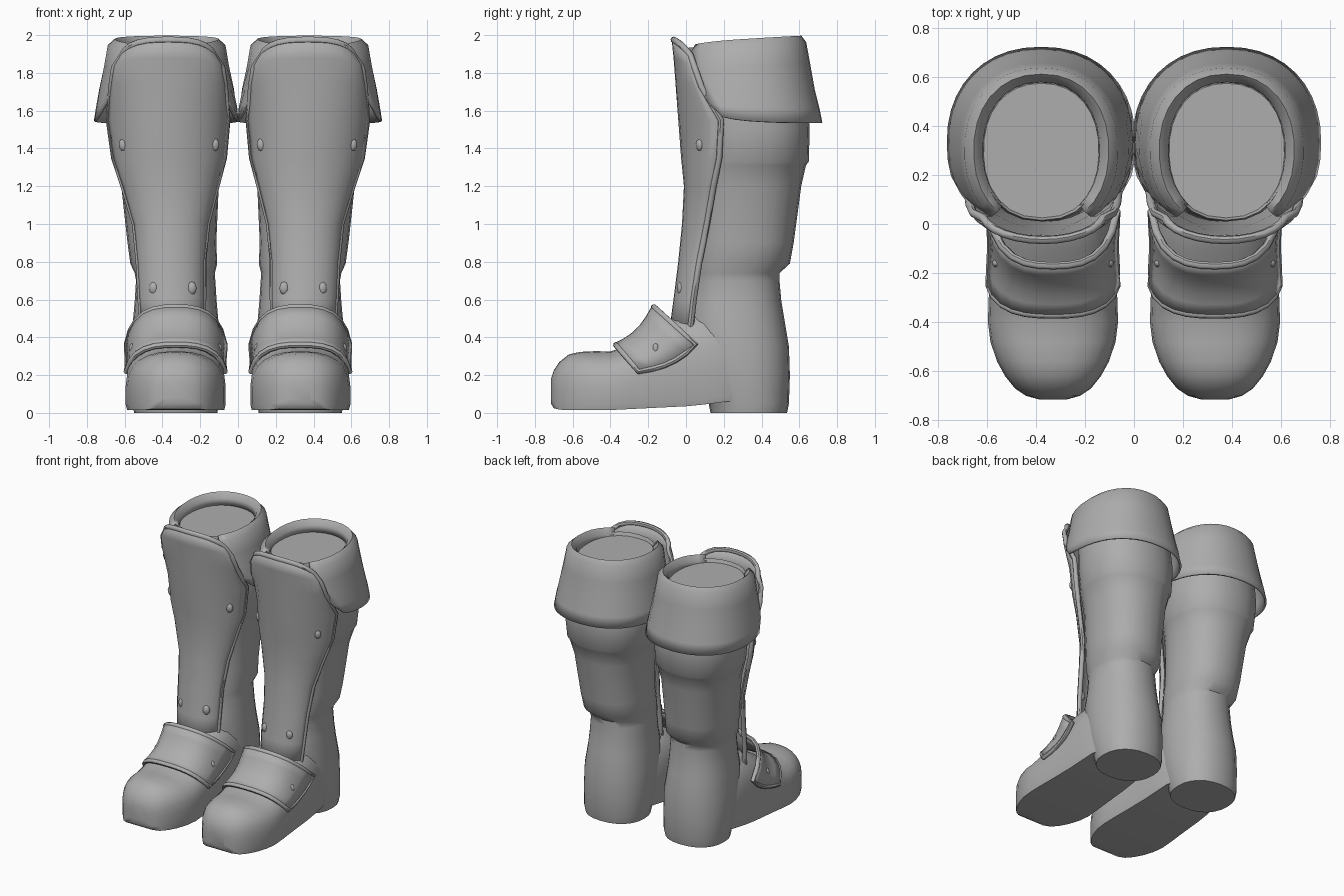
import bpy, bmesh, math
from mathutils import Vector

cube = bpy.data.objects.get("Cube")
if cube:
    bpy.data.objects.remove(cube)

GREY = (0.42, 0.42, 0.42, 1)
leather = bpy.data.materials.new("grey_leather")
leather.use_nodes = True
leather.diffuse_color = GREY
bsdf = leather.node_tree.nodes["Principled BSDF"]
bsdf.inputs["Base Color"].default_value = GREY
bsdf.inputs["Roughness"].default_value = 0.7


def finish(obj, angle=45):
    obj.data.materials.append(leather)
    bpy.ops.object.select_all(action='DESELECT')
    obj.select_set(True)
    bpy.context.view_layer.objects.active = obj
    bpy.ops.object.shade_smooth_by_angle(angle=math.radians(angle))


def loft(name, rows, side, closed=False, caps=False, thick=0):
    """Skin a list of point rows; side=-1 builds the opposite boot."""
    bm = bmesh.new()
    vs = [[bm.verts.new((p[0] * side, p[1], p[2])) for p in r] for r in rows]
    n = len(rows[0])
    for a, b in zip(vs, vs[1:]):
        for i in range(n if closed else n - 1):
            j = (i + 1) % n
            bm.faces.new((a[i], a[j], b[j], b[i]))
    if caps:
        bm.faces.new(vs[0])
        bm.faces.new(vs[-1])
    bmesh.ops.recalc_face_normals(bm, faces=bm.faces)
    mesh = bpy.data.meshes.new(name)
    bm.to_mesh(mesh)
    bm.free()
    obj = bpy.data.objects.new(name, mesh)
    bpy.context.collection.objects.link(obj)
    if thick:
        mod = obj.modifiers.new("thickness", 'SOLIDIFY')
        mod.thickness = thick
        mod.offset = 0
    finish(obj)


def tube(name, pts, side, radius, cyclic=False):
    """Rolled rim along a path, eight sides."""
    n = len(pts)
    path = [Vector(p) for p in pts]
    rows = []
    for i, p in enumerate(path):
        a = path[i - 1] if (i or cyclic) else p
        b = path[(i + 1) % n] if (i < n - 1 or cyclic) else p
        t = (b - a).normalized()
        u = t.orthogonal() if i == 0 else u - t * u.dot(t)
        u.normalize()
        w = t.cross(u)
        rows.append([p + radius * (math.cos(k * math.pi / 4) * u + math.sin(k * math.pi / 4) * w)
                     for k in range(8)])
    if cyclic:
        rows.append(rows[0])
    loft(name, rows, side, closed=True, caps=not cyclic)


def oval(a, cx, cy, rx, ry, power):
    """Superellipse point; angle 0 points to the back."""
    s, c = math.sin(a), math.cos(a)
    return (cx + rx * math.copysign(abs(s) ** (2 / power), s),
            cy + ry * math.copysign(abs(c) ** (2 / power), c))


# Shaft rings: z, front y, back y, centre x, half width
SHAFT = [(0, .13, .535, .33, .22), (.05, .12, .545, .33, .23), (.2, .05, .55, .33, .24),
         (.35, .02, .545, .33, .24), (.5, 0, .52, .33, .225), (.59, .02, .505, .33, .217),
         (.7, .03, .495, .33, .21), (.74, .03, .495, .335, .212),
         (.79, .03, .55, .34, .23), (.9, .04, .57, .35, .235), (1.2, .05, .61, .36, .258),
         (1.31, .05, .635, .365, .287), (1.33, .05, .65, .365, .298), (1.5, .05, .655, .37, .315),
         (1.7, .04, .64, .375, .3), (1.9, .01, .61, .375, .265), (1.935, .015, .595, .375, .25),
         (1.91, .025, .585, .375, .24)]

# Foot sections: y, half width, bottom z, top z
FOOT = [(-.715, .055, .05, .18), (-.7, .11, .025, .225), (-.67, .155, .017, .27), (-.62, .195, .015, .31),
        (-.56, .228, .015, .323), (-.48, .255, .015, .327), (-.4, .265, .015, .325),
        (-.3, .262, .02, .36), (-.2, .255, .025, .43), (-.1, .25, .03, .49),
        (0, .245, .035, .54), (.1, .24, .045, .55), (.22, .23, .06, .53), (.32, .2, .06, .5)]

# Shin guard rows: z, half width, centre y, edge y, centre x, corner drop
GUARD = [(.42, .155, -.08, .02, .345, 0), (.6, .165, -.055, .04, .35, 0), (.8, .17, -.03, .07, .355, 0),
         (1.0, .19, -.01, .11, .355, 0), (1.2, .245, 0, .145, .36, 0), (1.35, .29, -.015, .175, .365, 0),
         (1.55, .313, -.03, .185, .37, 0), (1.75, .3, -.045, .08, .37, .02), (1.88, .285, -.055, .045, .37, .05),
         (1.975, .245, -.065, .025, .37, .085)]

# Cuff rows: z drop, half width, centre y, depth, end angle
CUFF = [(.08, .24, .3, .28, 140), (.03, .245, .3, .285, 141), (0, .275, .3, .31, 142),
        (.03, .307, .3, .33, 142), (.14, .325, .305, .345, 140), (.28, .35, .315, .36, 131),
        (.38, .367, .325, .375, 121), (.455, .378, .33, .385, 108)]


def guard_point(row, s):
    z, hw, yc, ye, cx, drop = row
    a = s * math.radians(78)
    k = (1 - math.cos(a)) / (1 - math.cos(math.radians(78)))
    return (cx + hw * math.sin(a) / math.sin(math.radians(78)), yc + (ye - yc) * k,
            z - drop * abs(s) ** 2.5)


def strap_point(v, s):
    """v runs from the front edge to the back edge, s across the instep."""
    k = abs(s) ** 2.6
    sag = .025 * math.sin(v * math.pi)
    y = -.37 + .2 * v + k * (.12 + .1 * v) + sag * .6
    z = .36 + .2 * v - k * (.14 + .06 * v) - sag
    a = s * math.radians(75)
    return (.33 + (.252 + .008 * abs(2 * v - 1)) * math.sin(a) / math.sin(math.radians(75)), y, z)


def rivet(name, pos, side, radius):
    bpy.ops.mesh.primitive_uv_sphere_add(segments=10, ring_count=6, radius=radius,
                                         location=(pos[0] * side, pos[1], pos[2]))
    obj = bpy.context.object
    obj.name = name
    obj.scale = (.85, .7, 1.1)
    finish(obj, 60)


for label, side in (("left", 1), ("right", -1)):
    # Boot shaft with heel, closed inside the mouth
    rows = [[oval(2 * math.pi * i / 24, cx, (f + b) / 2, rx, (b - f) / 2, 2.25) + (z,) for i in range(24)]
            for z, f, b, cx, rx in SHAFT]
    loft(label + "_shaft", rows, side, closed=True, caps=True)

    # Foot with flat sole and domed top
    rows = []
    for y, w, z0, z1 in FOOT:
        mid = z0 + (z1 - z0) * .4
        row = [(.33 - w * .97, y, z0), (.33 - w, y, z0 + .03)]
        for i in range(13):
            a = math.pi * i / 12
            px, pz = oval(a - math.pi / 2, .33, mid, w, z1 - mid, 2.4)
            row.append((px, y, pz))
        rows.append(row + [(.33 + w, y, z0 + .03), (.33 + w * .97, y, z0)])
    loft(label + "_foot", rows, side, closed=True, caps=True)

    # Shin guard and its rolled rim
    steps = [i / 6 - 1 for i in range(13)]
    rows = [[guard_point(r, s) for s in steps] for r in GUARD]
    loft(label + "_shin_guard", rows, side, thick=.022)
    rim = [r[0] for r in rows] + rows[-1][1:-1] + [r[-1] for r in reversed(rows)]
    tube(label + "_guard_rim", rim, side, .017)

    # Folded cuff, open at the front
    rows = []
    for i, (drop, rx, cy, ry, end) in enumerate(CUFF):
        row = []
        for k in range(25):
            t = k / 12 - 1
            x, y = oval(math.radians(end * t), .378, cy, rx, ry, 2.2)
            lift = .045 * t * t if i < 5 else -.03 * t ** 6
            row.append((x, y, 1.99 - drop - lift))
        rows.append(row)
    loft(label + "_cuff", rows, side, thick=.014)

    # Instep strap and its rolled rim
    rows = [[strap_point(v / 5, s) for s in steps] for v in range(6)]
    loft(label + "_instep_strap", rows, side, thick=.025)
    rim = rows[0] + [r[-1] for r in rows[1:-1]] + rows[-1][::-1] + [r[0] for r in rows[-2:0:-1]]
    tube(label + "_strap_rim", rim, side, .016, cyclic=True)

    # Rivets on the guard and strap
    for s in (-1, 1):
        rivet(label + "_upper_rivet", guard_point((1.42, .3, -.02, .18, .365, 0), s * .66), side, .032)
        rivet(label + "_lower_rivet", guard_point((.66, .167, -.05, .05, .345, 0), s * .46), side, .032)
        rivet(label + "_strap_rivet", strap_point(.5, s * .8), side, .026)
